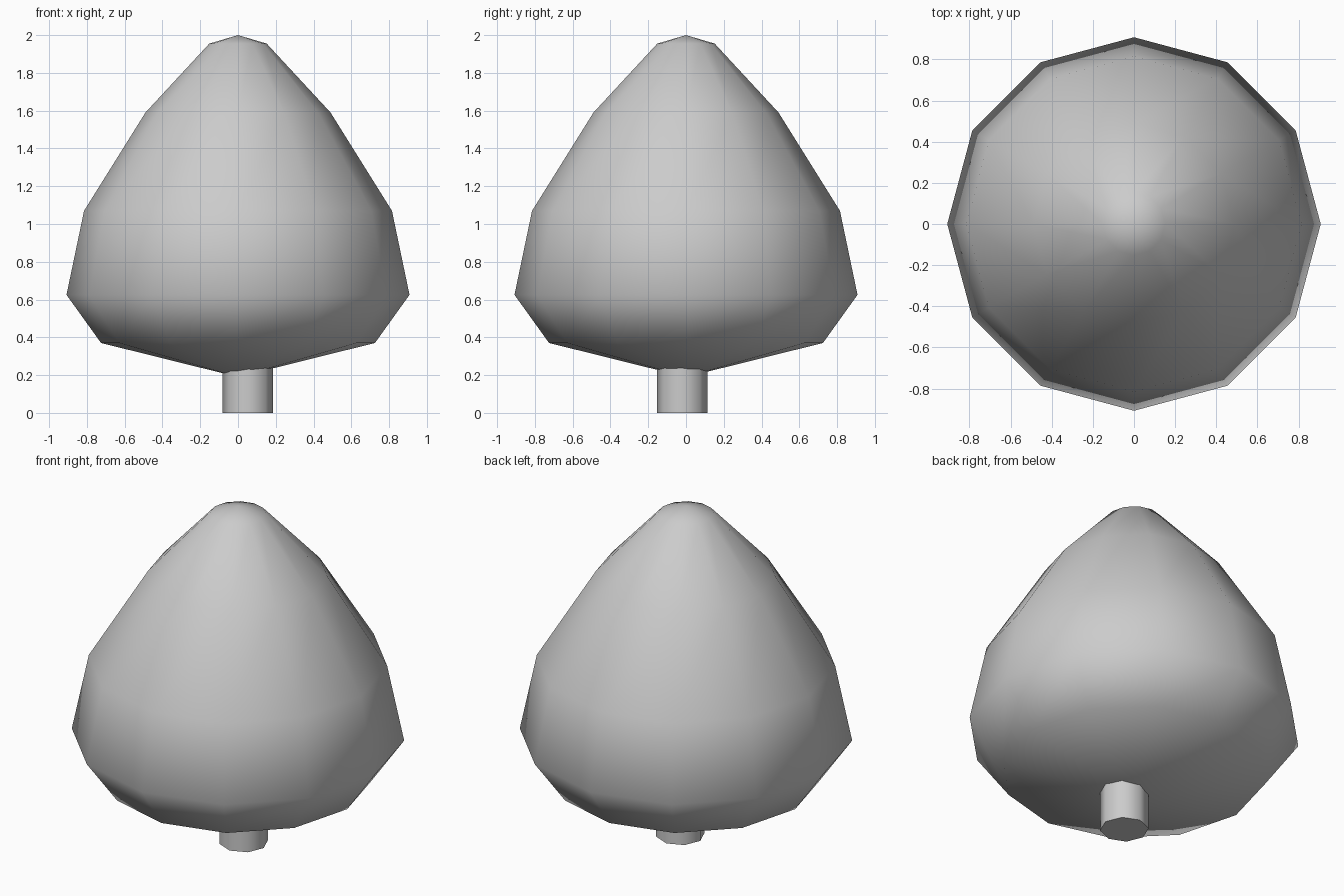
import bpy
import bmesh
import math

cube = bpy.data.objects.get("Cube")
if cube:
    bpy.data.objects.remove(cube, do_unlink=True)

grey = bpy.data.materials.new("light_grey")
grey.use_nodes = True
colour = (0.6, 0.6, 0.6, 1)
grey.diffuse_color = colour
grey.node_tree.nodes["Principled BSDF"].inputs["Base Color"].default_value = colour


def lathe(name, profile, sides, centre=(0, 0), flat_caps=False):
    """Turn a (radius, height) profile, listed from bottom to top, about a vertical axis."""
    bm = bmesh.new()
    rings = []
    for r, z in profile:
        count = sides if r > 0 else 1
        rings.append([bm.verts.new((r * math.cos(math.tau * i / sides),
                                    r * math.sin(math.tau * i / sides), z))
                      for i in range(count)])
    for low, high in zip(rings, rings[1:]):
        for i in range(sides):
            j = (i + 1) % sides
            loop = [low[i % len(low)], low[j % len(low)],
                    high[j % len(high)], high[i % len(high)]]
            bm.faces.new(list(dict.fromkeys(loop)))
    for face in bm.faces:
        face.smooth = True
    if flat_caps:
        bm.faces.new(rings[0][::-1])
        bm.faces.new(rings[-1])
        for cap in (rings[0], rings[-1]):
            for a, b in zip(cap, cap[1:] + cap[:1]):
                bm.edges.get((a, b)).smooth = False
    bmesh.ops.recalc_face_normals(bm, faces=bm.faces)
    mesh = bpy.data.meshes.new(name)
    bm.to_mesh(mesh)
    bm.free()
    mesh.materials.append(grey)
    obj = bpy.data.objects.new(name, mesh)
    obj.location = (*centre, 0)
    bpy.context.collection.objects.link(obj)
    return obj


# Leafy crown: a smooth twelve-sided teardrop
lathe("crown", [(0, 0.19), (0.725, 0.37), (0.908, 0.625), (0.815, 1.07),
                (0.49, 1.59), (0.152, 1.955), (0, 2)], 12)

# Short trunk, set slightly off centre
lathe("trunk", [(0.133, 0), (0.133, 0.4)], 8, centre=(0.052, -0.02), flat_caps=True)
